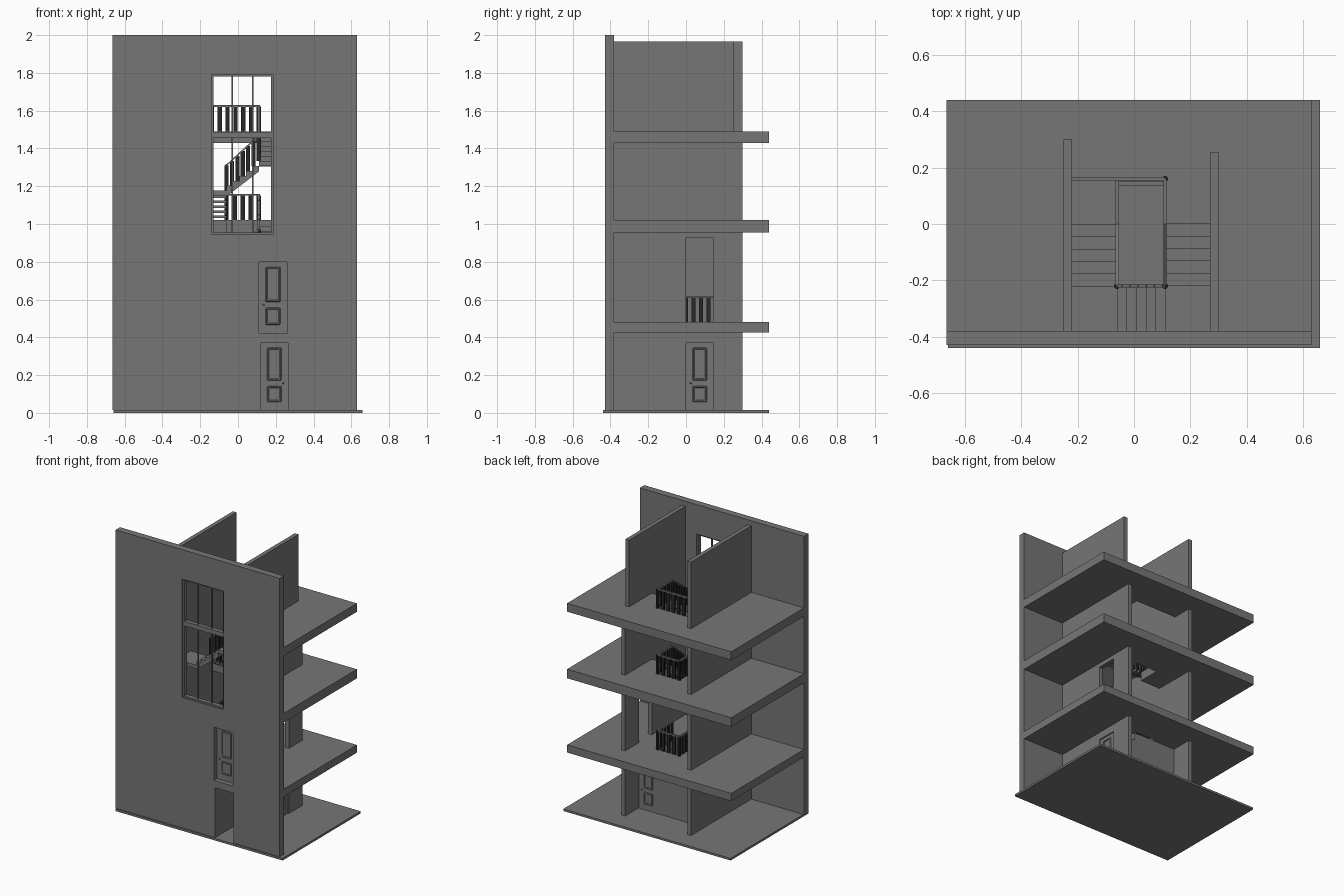
import bpy, bmesh, math
from mathutils import Vector

if "Cube" in bpy.data.objects:
    bpy.data.objects.remove(bpy.data.objects["Cube"])


def material(name, c):
    m = bpy.data.materials.new(name)
    m.diffuse_color = (c, c, c, 1)
    m.use_nodes = True
    m.node_tree.nodes["Principled BSDF"].inputs["Base Color"].default_value = m.diffuse_color
    return m


GREY = material("dark_grey", .18)
BLACK = material("near_black", .02)


def finish(name, bm, mat=GREY):
    bmesh.ops.recalc_face_normals(bm, faces=bm.faces)
    me = bpy.data.meshes.new(name)
    bm.to_mesh(me)
    bm.free()
    me.materials.append(mat)
    ob = bpy.data.objects.new(name, me)
    bpy.context.collection.objects.link(ob)
    return ob


def place(axis, u, v, w):
    return Vector({'x': (w, u, v), 'y': (u, w, v), 'z': (u, v, w)}[axis])


# Extrude everything in bm by a vector, keeping the first cap
def thicken(bm, vec):
    ext = bmesh.ops.extrude_face_region(bm, geom=bm.faces[:], use_keep_orig=True)
    new = [g for g in ext['geom'] if isinstance(g, bmesh.types.BMVert)]
    bmesh.ops.translate(bm, verts=new, vec=vec)


# Flat plate perpendicular to an axis, with rectangular openings (u0, u1, v0, v1)
def plate(name, axis, rect, w0, w1, holes=()):
    us = sorted({rect[0], rect[1], *[h[i] for h in holes for i in (0, 1)]})
    vs = sorted({rect[2], rect[3], *[h[i] for h in holes for i in (2, 3)]})
    bm = bmesh.new()
    grid = {(u, v): bm.verts.new(place(axis, u, v, w0)) for u in us for v in vs}
    for a, b in zip(us, us[1:]):
        for c, d in zip(vs, vs[1:]):
            mu, mv = (a + b) / 2, (c + d) / 2
            if any(h[0] < mu < h[1] and h[2] < mv < h[3] for h in holes):
                continue
            bm.faces.new([grid[a, c], grid[b, c], grid[b, d], grid[a, d]])
    bmesh.ops.delete(bm, geom=[v for v in bm.verts if not v.link_faces], context='VERTS')
    thicken(bm, place(axis, 0, 0, w1 - w0))
    return finish(name, bm)


def box(name, x0, x1, y0, y1, z0, z1):
    return plate(name, 'z', (x0, x1, y0, y1), z0, z1)


# Door leaf with two moulded panels and a knob
def door(name, axis, u0, u1, z0, z1, w, t, knob_side):
    plate(name + "_leaf", axis, (u0, u1, z0, z1), w, w + t)
    width, h = u1 - u0, z1 - z0
    a, b = u0 + width * .24, u1 - width * .24
    for i, (f0, f1) in enumerate(((.12, .36), (.44, .93))):
        c, d = z0 + h * f0, z0 + h * f1
        ring = plate(f"{name}_panel_{i}", axis, (a, b, c, d), w - .005, w + t + .005,
                     [(a + .01, b - .01, c + .01, d - .01)])
        bev = ring.modifiers.new("chamfer", 'BEVEL')
        bev.width, bev.segments = .004, 1
    ku = u0 + .025 if knob_side < 0 else u1 - .025
    for i, kw in enumerate((w - .006, w + t + .006)):
        bm = bmesh.new()
        bmesh.ops.create_uvsphere(bm, u_segments=10, v_segments=6, radius=.005)
        bmesh.ops.translate(bm, verts=bm.verts, vec=place(axis, ku, z0 + h * .4, kw))
        finish(f"{name}_knob_{i}", bm)


# Flight of five treads (six risers) from point p along direction d
def flight(name, p, d, run, width_dir, width, rise):
    n, p = 5, Vector(p)
    d, wd = Vector(d), Vector(width_dir)
    step = run / n
    prof = [(0, -.03)]
    for i in range(n):
        prof += [(i * step, (i + 1) * rise), ((i + 1) * step, (i + 1) * rise)]
    prof += [(run, n * rise - .03)]
    bm = bmesh.new()
    bm.faces.new([bm.verts.new(p + d * s + Vector((0, 0, z))) for s, z in prof])
    thicken(bm, wd * width)
    finish(name, bm)


# Railing between two floor points: grey handrail plus dark balusters
def railing(name, a, b, height=.14):
    a, b = Vector(a), Vector(b)
    d = b - a
    side = Vector((-d.y, d.x, 0)).normalized() * .006
    along = Vector((d.x, d.y, 0)).normalized()

    def bar(bm, p, q, s, lo, hi):
        vs = [bm.verts.new(pt + sg * s + Vector((0, 0, z)))
              for pt in (p, q) for sg, z in ((-1, lo), (1, lo), (1, hi), (-1, hi))]
        for idx in ((0, 1, 2, 3), (7, 6, 5, 4), (0, 4, 5, 1), (1, 5, 6, 2), (2, 6, 7, 3), (3, 7, 4, 0)):
            bm.faces.new([vs[i] for i in idx])

    rail, posts = bmesh.new(), bmesh.new()
    bar(rail, a, b, side, height - .01, height)
    count = max(2, round(d.length / .042))
    for i in range(count + 1):
        c = a.lerp(b, i / count)
        bar(posts, c - along * .011, c + along * .011, side * .8, 0, height - .008)
    finish(name + "_handrail", rail)
    finish(name + "_balusters", posts, BLACK)


XL, XR = -.665, .63
FLOORS = [(.425, .48), (.955, 1.02), (1.43, 1.49)]

# Ground base and floor slabs with the stairwell opening
box("base", -.66, .66, -.44, .44, 0, .015)
for k, (z0, z1) in enumerate(FLOORS):
    holes = [(-.06, .11, -.38, .16)]
    if k:
        holes += [(-.22, -.06, -.38, .16 if k == 2 else 0), (.11, .27, -.38, 0)]
    plate(f"floor_slab_{k}", 'z', (XL, XR, -.38, .44), z0, z1, holes)

# Facade wall with entrance, upper door and tall window
plate("facade", 'y', (XL, XR, .015, 2), -.43, -.38,
      [(.12, .265, .015, .37), (.11, .26, .42, .80), (-.14, .185, .945, 1.79)])

# Window frame and mullions
plate("window_frame", 'y', (-.14, .185, .945, 1.79), -.42, -.39,
      [(-.13, .175, .955, 1.455), (-.13, .175, 1.487, 1.78)])
for i, x in enumerate((-.03, .077)):
    box(f"window_mullion_{i}", x - .004, x + .004, -.41, -.40, .95, 1.785)

# Inner walls, storey by storey
levels = [(.015, .425), (.48, .955), (1.02, 1.43), (1.49, 1.965)]
for k, (z0, z1) in enumerate(levels):
    plate(f"left_wall_{k}", 'x', (-.38, .30, z0, z1), -.25, -.22)
    gap = [[(0, .145, .015, .37)], [(0, .145, .48, .925)], [], []][k]
    plate(f"right_wall_{k}", 'x', (-.38, .255 if k == 3 else .30, z0, z1), .27, .30, gap)

# Entrance passage walls and doors
plate("passage_side_wall", 'x', (-.38, .15, .015, .425), .105, .12)
plate("passage_back_wall", 'y', (-.22, .105, .015, .425), .135, .15)
door("passage_door", 'y', .12, .265, .015, .37, .135, .015, 1)
door("side_door", 'x', 0, .145, .015, .37, .277, .015, -1)
door("upper_door", 'y', .11, .26, .42, .80, -.395, .012, -1)

# Stairs: open left treads, then two solid flights with corner landings
for k in (0, 1):
    z = FLOORS[k][1]
    rise = (FLOORS[k + 1][1] - z) / 18
    za, zb = z + 6 * rise, z + 12 * rise
    for i in range(5):
        top = z + (i + 1) * rise
        box(f"left_tread_{k}_{i}", -.22, -.06, -.044 * (i + 1), -.044 * i, top - .014, top)
    box(f"left_landing_{k}", -.22, -.06, -.38, -.22, za - .025, za)
    flight(f"middle_flight_{k}", (-.06, -.38, za), (1, 0, 0), .17, (0, 1, 0), .16, rise)
    box(f"right_landing_{k}", .11, .27, -.38, -.22, zb - .025, zb)
    flight(f"right_flight_{k}", (.11, -.22, zb), (0, 1, 0), .22, (1, 0, 0), .16, rise)
    railing(f"left_stair_{k}", (-.06, 0, z), (-.06, -.22, za))
    railing(f"middle_stair_{k}", (-.06, -.22, za), (.11, -.22, zb))
    railing(f"right_stair_{k}", (.11, -.22, zb), (.11, 0, z + 18 * rise))

# Railings around the stairwell on each floor
for k, (_, z) in enumerate(FLOORS):
    x0 = -.22 if k == 2 else -.06
    railing(f"back_well_{k}", (x0, .16, z), (.11, .16, z))
    railing(f"right_well_{k}", (.11, 0, z), (.11, .16, z))
    if k < 2:
        railing(f"left_well_{k}", (-.06, 0, z), (-.06, .16, z))
